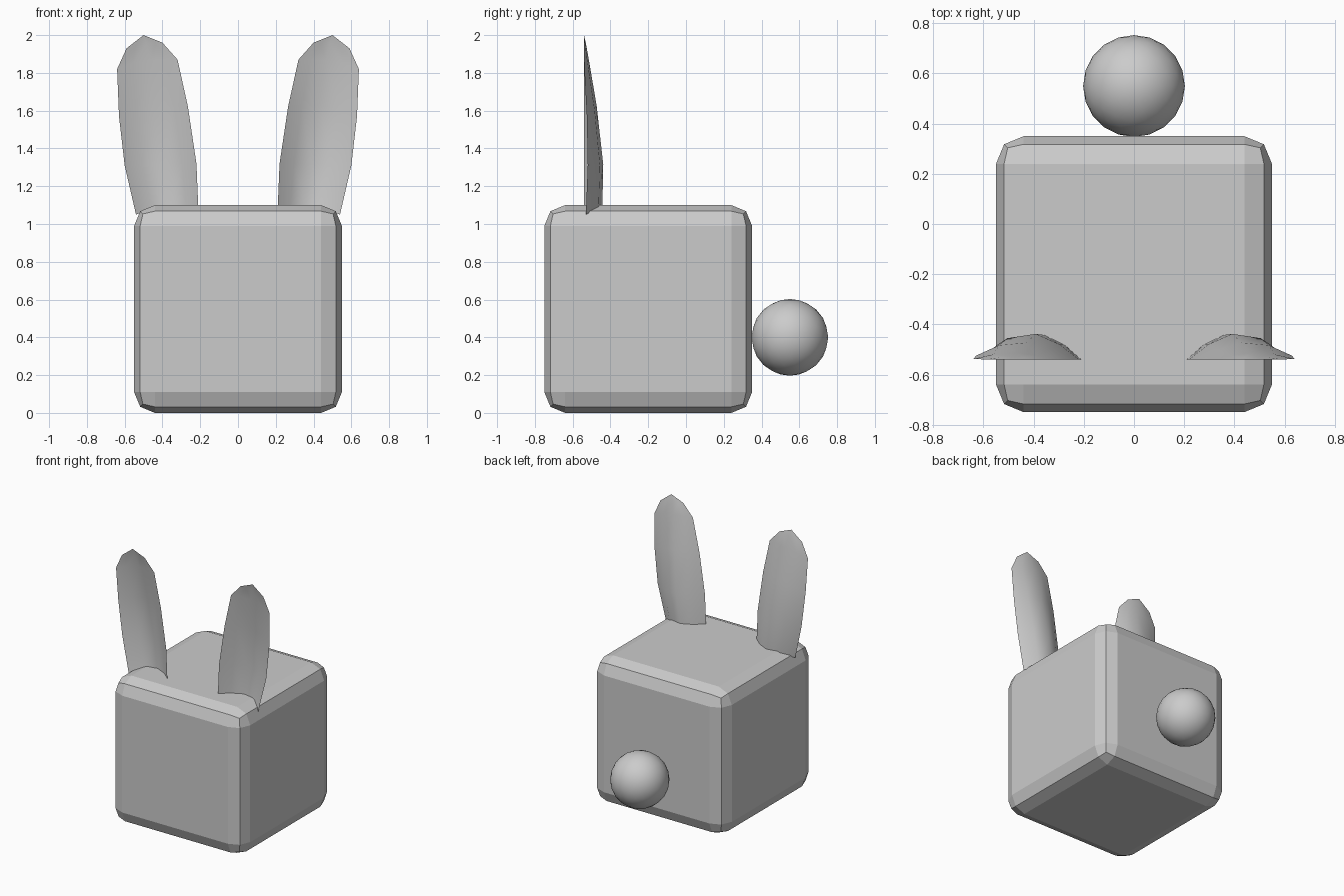
import bpy, bmesh

if "Cube" in bpy.data.objects:
    bpy.data.objects.remove(bpy.data.objects["Cube"])

# Body: cube with a two-step bevel
bpy.ops.mesh.primitive_cube_add(size=1.1, location=(0, -0.2, 0.55))
body = bpy.context.object
body.name = "body"
bevel = body.modifiers.new("bevel", 'BEVEL')
bevel.width = 0.11
bevel.segments = 2

# Round tail
bpy.ops.mesh.primitive_ico_sphere_add(subdivisions=3, radius=0.203, location=(0, 0.55, 0.4))
tail = bpy.context.object
tail.name = "tail"
bpy.ops.object.shade_smooth()

# Ears: thin hollow shells open at the front
# row = inner x, inner z, outer x, outer z, outer y, depth, mid lift
rows = [
    (0.21, 1.08, 0.54, 1.05, -0.53, 0.093, 0.03),
    (0.22, 1.32, 0.60, 1.31, -0.52, 0.093, 0),
    (0.265, 1.62, 0.63, 1.57, -0.525, 0.060, 0.03),
    (0.32, 1.87, 0.64, 1.82, -0.538, 0.025, 0.02),
    (0.40, 1.96, 0.59, 1.93, -0.54, 0.010, 0.01),
]
section = [(0, 0), (0.2, 0.6), (0.45, 1), (0.75, 0.75), (1, 0)]

bm = bmesh.new()
grid = []
for xi, zi, xo, zo, yo, depth, lift in rows:
    grid.append([bm.verts.new((xi + (xo - xi) * t,
                               -0.54 + (yo + 0.54) * t + depth * d,
                               zi + (zo - zi) * t + lift * d))
                 for t, d in section])
for a, b in zip(grid, grid[1:]):
    for i in range(len(section) - 1):
        bm.faces.new((a[i + 1], a[i], b[i], b[i + 1]))
tip = bm.verts.new((0.50, -0.54, 2.0))
for a, b in zip(grid[-1], grid[-1][1:]):
    bm.faces.new((b, a, tip))
for f in bm.faces:
    f.smooth = True

mesh = bpy.data.meshes.new("ears")
bm.to_mesh(mesh)
bm.free()
ears = bpy.data.objects.new("ears", mesh)
bpy.context.collection.objects.link(ears)
ears.modifiers.new("mirror", 'MIRROR')
